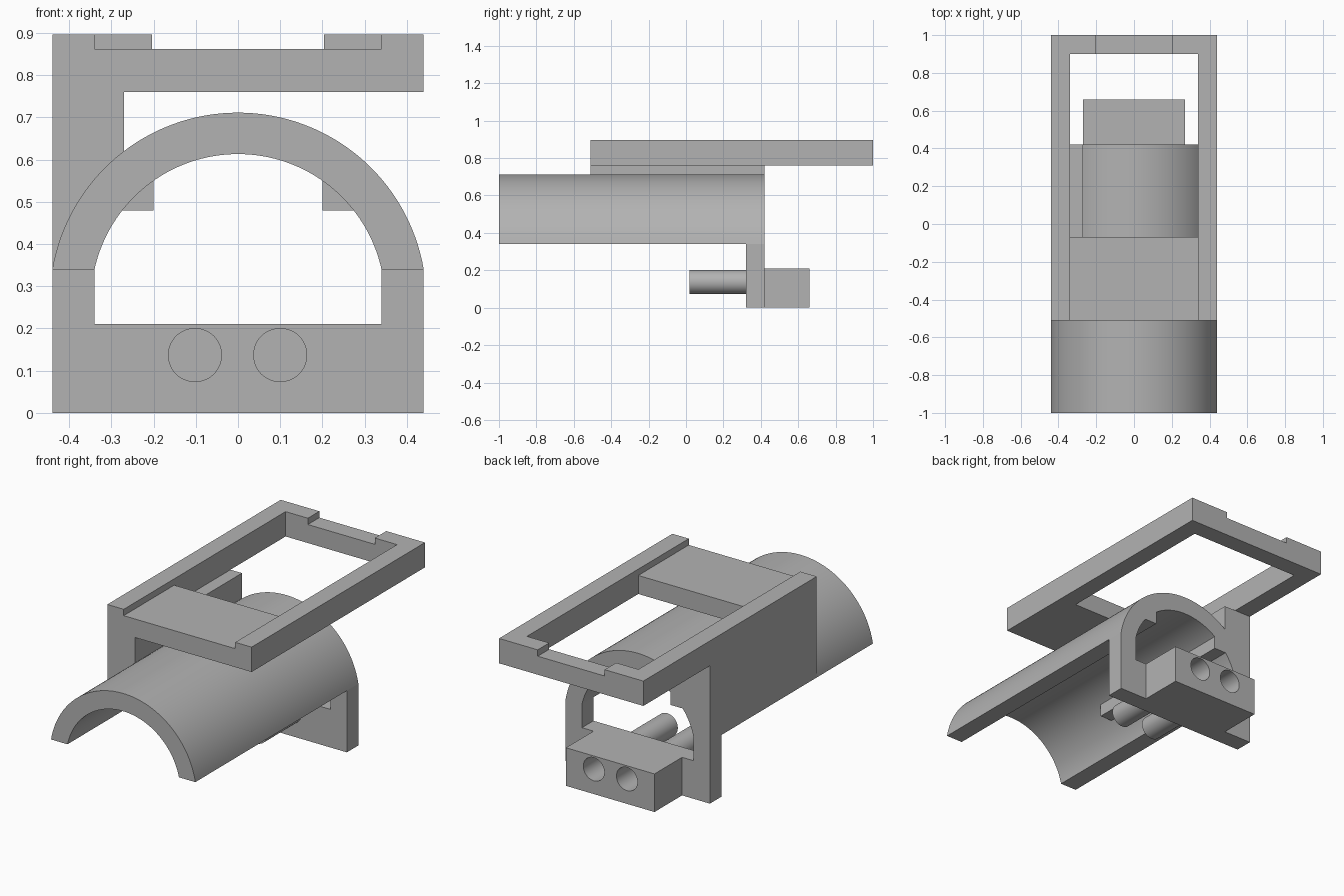
import bpy, bmesh, math

cube = bpy.data.objects.get("Cube")
if cube:
    bpy.data.objects.remove(cube, do_unlink=True)

grey = bpy.data.materials.new("plain grey")
grey.use_nodes = True
grey.diffuse_color = (0.45, 0.45, 0.45, 1)
grey.node_tree.nodes["Principled BSDF"].inputs["Base Color"].default_value = (0.45, 0.45, 0.45, 1)

ARC_Z = 0.265       # height of the arch centre
SPRING = 0.075      # arch ends this far above its centre
BACK = 0.42         # back face of the arch
DECK_FRONT = -0.51


def prism(name, outline, y0, y1, smooth=False):
    """Extrude an x-z outline along y."""
    bm = bmesh.new()
    face = bm.faces.new([bm.verts.new((x, y0, z)) for x, z in outline])
    moved = bmesh.ops.extrude_face_region(bm, geom=[face])["geom"]
    verts = [v for v in moved if isinstance(v, bmesh.types.BMVert)]
    bmesh.ops.translate(bm, verts=verts, vec=(0, y1 - y0, 0))
    bmesh.ops.recalc_face_normals(bm, faces=bm.faces)
    mesh = bpy.data.meshes.new(name)
    bm.to_mesh(mesh)
    bm.free()
    mesh.materials.append(grey)
    obj = bpy.data.objects.new(name, mesh)
    bpy.context.collection.objects.link(obj)
    if smooth:
        smooth_sides(obj)
    return obj


def smooth_sides(obj):
    bpy.ops.object.select_all(action="DESELECT")
    obj.select_set(True)
    bpy.context.view_layer.objects.active = obj
    bpy.ops.object.shade_smooth_by_angle(angle=math.radians(30))


def box(name, x0, x1, y0, y1, z0, z1):
    return prism(name, [(x0, z0), (x1, z0), (x1, z1), (x0, z1)], y0, y1)


def arc(x_end, steps=64):
    """Arch points from +x_end over the top to -x_end."""
    start = math.atan2(SPRING, x_end)
    radius = math.hypot(SPRING, x_end)
    angles = [start + (math.pi - 2 * start) * i / steps for i in range(steps + 1)]
    return [(radius * math.cos(a), ARC_Z + radius * math.sin(a)) for a in angles]


def circle(cx, cz, r, steps=48):
    angles = [2 * math.pi * i / steps for i in range(steps)]
    return [(cx + r * math.cos(a), cz + r * math.sin(a)) for a in angles]


def cut(obj, cutters):
    """Subtract the cutters, then bake the result and drop them."""
    for c in cutters:
        c.hide_render = True
        mod = obj.modifiers.new("cut", "BOOLEAN")
        mod.operation = "DIFFERENCE"
        mod.solver = "EXACT"
        mod.object = c
    graph = bpy.context.evaluated_depsgraph_get()
    mesh = bpy.data.meshes.new_from_object(obj.evaluated_get(graph))
    obj.modifiers.clear()
    obj.data = mesh
    for c in cutters:
        bpy.data.objects.remove(c, do_unlink=True)


# Long half-round shell
prism("arch_shell", arc(0.44) + arc(0.34)[::-1], -1, BACK, smooth=True)

# Two legs joined by a low cross plate
half = [(0.44, 0), (0.44, 0.34), (0.34, 0.34), (0.34, 0.21)]
prism("leg_frame", half + [(-x, z) for x, z in reversed(half)], 0.32, BACK)

# Side wall carrying the top frame
prism("side_wall", [(-0.44, 0.34), (-0.44, 0.76), (-0.27, 0.76), (-0.27, 0.56), (-0.38, 0.40)],
      DECK_FRONT, BACK)

# Small ledges inside the arch
for side, word in ((-1, "right"), (1, "left")):
    prism(word + "_inner_ledge", [(side * 0.2, 0.48), (side * 0.31, 0.48), (side * 0.2, 0.6)],
          DECK_FRONT, BACK)

# Top frame with an opening, a sunken deck and an end notch
frame = box("top_frame", -0.44, 0.44, DECK_FRONT, 1, 0.76, 0.897)
cut(frame, [
    box("opening_cutter", -0.34, 0.34, -0.07, 0.9, 0.7, 1),
    box("deck_cutter", -0.34, 0.34, -0.6, 0, 0.862, 1),
    box("notch_cutter", -0.204, 0.204, 0.8, 1.1, 0.862, 1),
])

# Rear block with two round sockets
block = box("rear_block", -0.27, 0.27, BACK, 0.66, 0, 0.21)
cut(block, [prism("socket_cutter", circle(x, 0.137, 0.064), BACK + 0.002, 0.7) for x in (-0.102, 0.1)])
smooth_sides(block)

# Pegs reaching forward under the arch
for x, word in ((-0.102, "right"), (0.1, "left")):
    prism(word + "_peg", circle(x, 0.137, 0.064), 0.02, 0.4, smooth=True)
